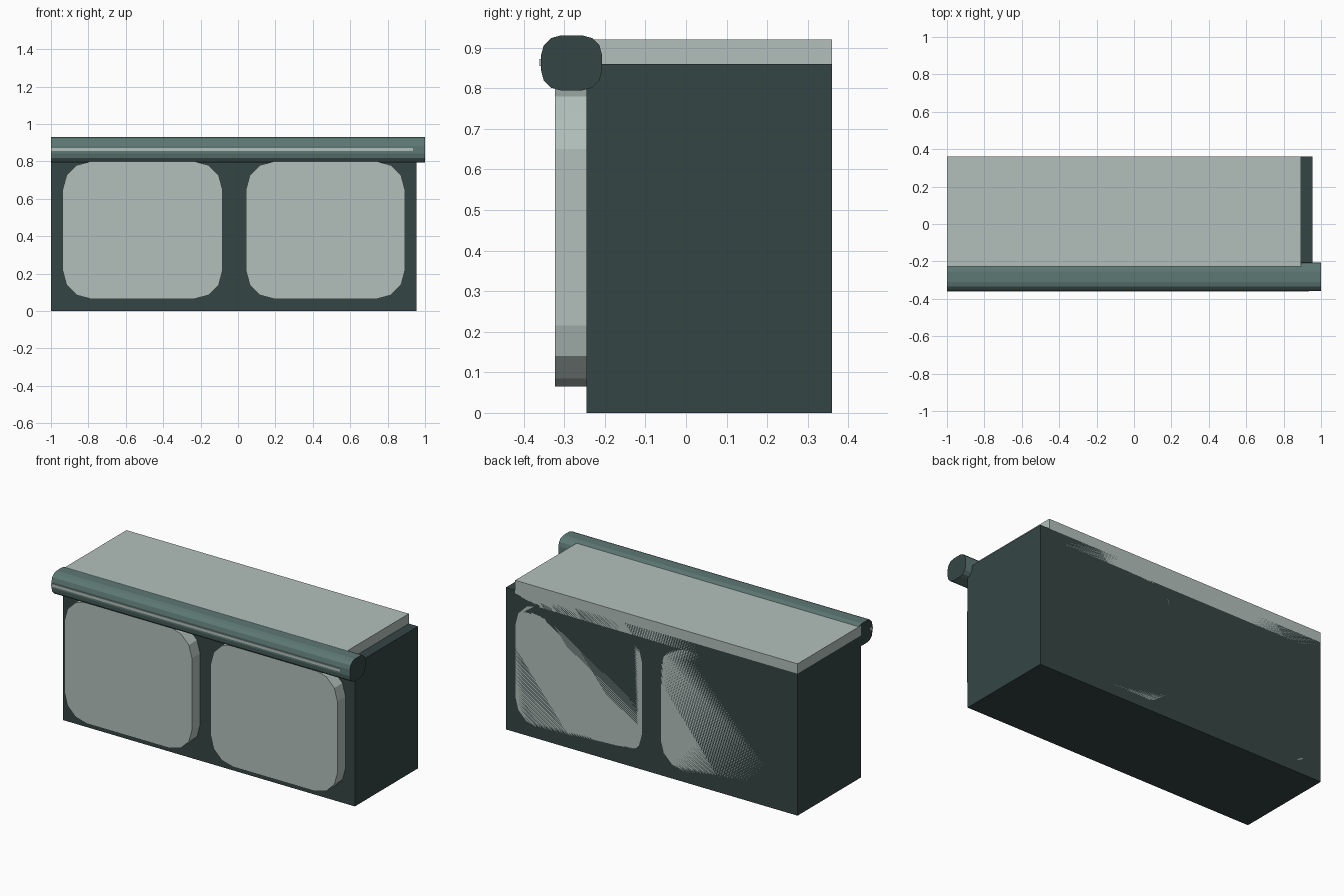
import bpy, bmesh
from math import sin, cos, pi
from mathutils import Vector

if "Cube" in bpy.data.objects:
    bpy.data.objects.remove(bpy.data.objects["Cube"])


def material(name, rgb):
    m = bpy.data.materials.new(name)
    m.diffuse_color = (*rgb, 1)
    m.use_nodes = True
    m.node_tree.nodes["Principled BSDF"].inputs["Base Color"].default_value = m.diffuse_color
    return m


dark = material("dark_green", (0.035, 0.06, 0.058))
mid = material("mid_green", (0.11, 0.19, 0.175))
pale = material("pale_grey_green", (0.45, 0.53, 0.50))


def rounded_rect(a0, a1, b0, b1, r, seg=3):
    """Outline of a rectangle with faceted round corners."""
    centres = [(a1 - r, b1 - r), (a0 + r, b1 - r), (a0 + r, b0 + r), (a1 - r, b0 + r)]
    return [(ca + r * cos((q + i / seg) * pi / 2), cb + r * sin((q + i / seg) * pi / 2))
            for q, (ca, cb) in enumerate(centres) for i in range(seg + 1)]


def prism(name, points, along, mats, cap=0):
    """Extrude a closed outline of 3D points; caps use material slot `cap`."""
    bm = bmesh.new()
    base = bm.faces.new([bm.verts.new(p) for p in points])
    res = bmesh.ops.extrude_face_region(bm, geom=[base], use_keep_orig=True)
    bmesh.ops.translate(bm, vec=Vector(along),
                        verts=[v for v in res["geom"] if isinstance(v, bmesh.types.BMVert)])
    bmesh.ops.recalc_face_normals(bm, faces=bm.faces)
    for f in bm.faces:
        if len(f.verts) > 4:
            f.material_index = cap
    me = bpy.data.meshes.new(name)
    bm.to_mesh(me)
    bm.free()
    for m in mats:
        me.materials.append(m)
    ob = bpy.data.objects.new(name, me)
    bpy.context.collection.objects.link(ob)
    return ob


def box(name, x0, x1, y0, y1, z0, z1, mat):
    pts = [(x0, y0, z0), (x1, y0, z0), (x1, y1, z0), (x0, y1, z0)]
    return prism(name, pts, (0, 0, z1 - z0), [mat])


FRONT, BACK = -0.245, 0.36

# Two cabinet bodies, each with a rounded door block running through to the back
for side, x0, x1 in (("left", -1.0, -0.02), ("right", -0.02, 0.955)):
    box(f"{side}_cabinet", x0, x1, FRONT, BACK, 0, 0.86, dark)
    outline = rounded_rect(x0 + 0.063, x1 - 0.063, 0.065, 0.80, 0.15)
    prism(f"{side}_door", [(x, -0.323, z) for x, z in outline],
          (0, BACK + 0.323, 0), [pale])

# Worktop slab
box("worktop", -1.0, 0.893, FRONT, BACK, 0.80, 0.92, pale)

# Front rail with dark ends
rail = rounded_rect(-0.357, -0.207, 0.795, 0.93, 0.048)
prism("front_rail", [(-1.0, y, z) for y, z in rail], (2.0, 0, 0), [mid, dark], cap=1)

# Thin trim strip along the rail
box("rail_trim", -1.0, 0.935, -0.361, -0.33, 0.855, 0.872, pale)
